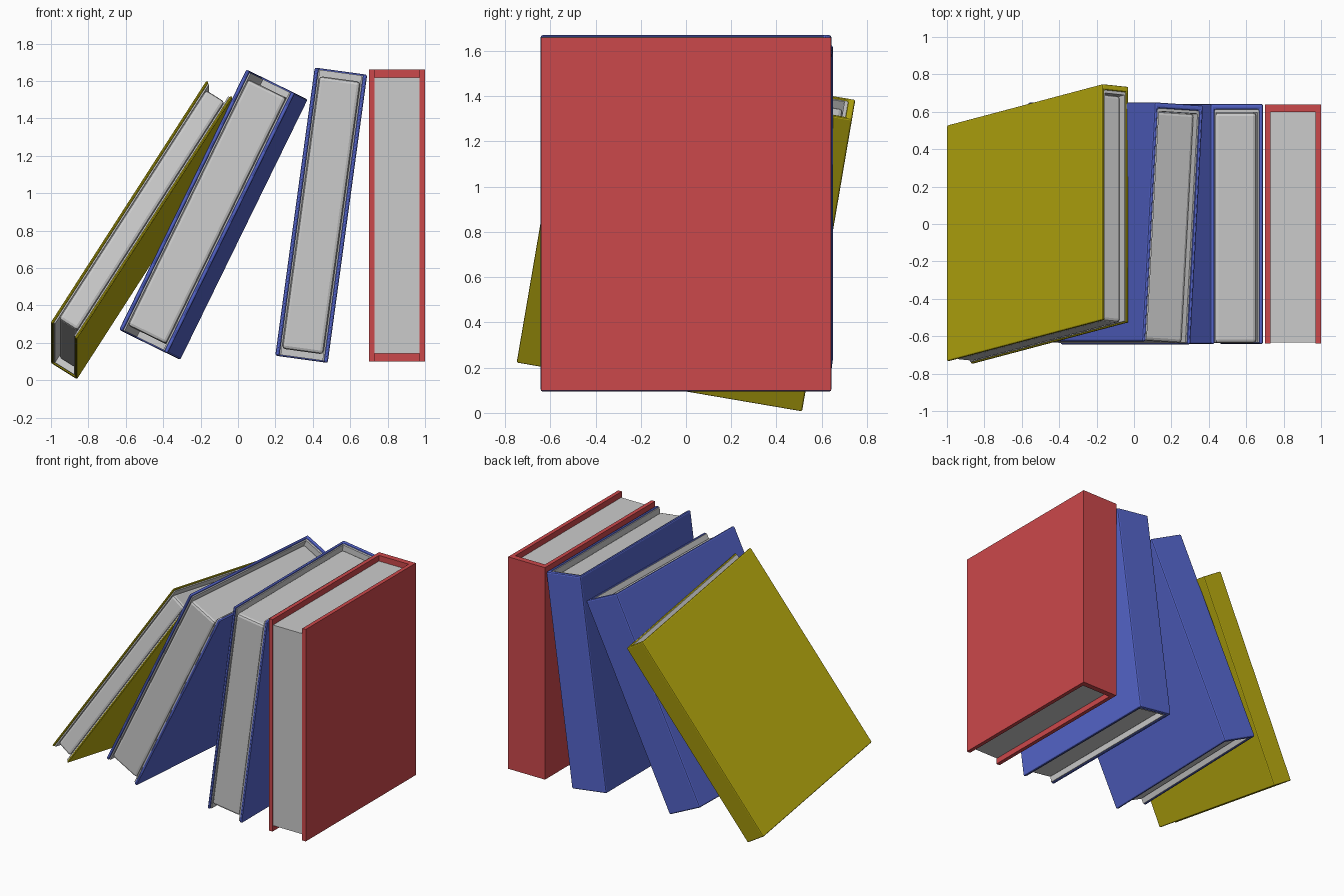
import bpy, bmesh
from math import radians
from mathutils import Matrix, Vector

if "Cube" in bpy.data.objects:
    bpy.data.objects.remove(bpy.data.objects["Cube"])


def material(name, rgb):
    m = bpy.data.materials.new(name)
    m.diffuse_color = (*rgb, 1)
    m.use_nodes = True
    m.node_tree.nodes["Principled BSDF"].inputs["Base Color"].default_value = m.diffuse_color
    return m


def prism(name, profile, height, matrix, mat=None, bevel=0.0):
    """Extrude an XY outline, centred along local z, then place it."""
    bm = bmesh.new()
    base = bm.faces.new([bm.verts.new((x, y, -height / 2)) for x, y in profile])
    ext = bmesh.ops.extrude_face_region(bm, geom=[base])
    bmesh.ops.translate(bm, vec=(0, 0, height),
                        verts=[v for v in ext["geom"] if isinstance(v, bmesh.types.BMVert)])
    bmesh.ops.recalc_face_normals(bm, faces=bm.faces)
    mesh = bpy.data.meshes.new(name)
    bm.to_mesh(mesh)
    bm.free()
    ob = bpy.data.objects.new(name, mesh)
    bpy.context.collection.objects.link(ob)
    ob.matrix_world = matrix
    if mat:
        mesh.materials.append(mat)
    if bevel:
        mod = ob.modifiers.new("Bevel", "BEVEL")
        mod.width, mod.segments = bevel, 2
    return ob


def u_profile(w, front, back, side, spine):
    """U outline: two boards joined by a spine at +y."""
    x, i, b = w / 2, w / 2 - side, back - spine
    return [(-x, front), (-i, front), (-i, b), (i, b), (i, front),
            (x, front), (x, back), (-x, back)]


def book(name, w, d, h, board, spine, inset, centre, rot, mat, soft):
    m = Matrix.Translation(Vector(centre)) @ rot
    f, b = -d / 2, d / 2
    # cover
    prism(name + "_cover", u_profile(w, f, b, board, spine), h, m, mat,
          0.01 if soft else 0)
    x, back = w / 2 - board, b - spine
    if soft:
        # grey endpaper lining inside the cover
        t = 0.008
        prism(name + "_endpaper", u_profile(2 * x, f + 0.008, back, t, t * 2),
              h - 0.016, m)
        x, back = x - t, back - 2 * t
    # page block
    px, pf = x, f + 0.006
    prism(name + "_pages", [(-px, pf), (px, pf), (px, back), (-px, back)],
          h - 2 * inset, m, None, 0.018 if soft else 0)


def rot(axis, deg):
    return Matrix.Rotation(radians(deg), 4, axis)


red = material("red_cloth", (0.6, 0.065, 0.07))
blue = material("blue_cloth", (0.09, 0.13, 0.6))
yellow = material("yellow_cloth", (0.5, 0.42, 0.005))

# upright book and three leaning ones
book("upright_book", 0.30, 1.28, 1.56, 0.029, 0.042, 0.042,
     (0.85, 0, 0.88), Matrix.Identity(4), red, False)
book("tilted_book", 0.283, 1.285, 1.555, 0.022, 0.03, 0.042,
     (0.445, 0, 0.882), rot("Y", 7.8), blue, True)
book("leaning_book", 0.29, 1.28, 1.55, 0.022, 0.03, 0.042,
     (-0.132, 0.003, 0.885), rot("Y", 26.07) @ rot("Z", -3.4), blue, True)
book("fallen_book", 0.167, 1.28, 1.555, 0.015, 0.03, 0.042,
     (-0.515, 0, 0.803), rot("X", -9.7) @ rot("Y", 32.4), yellow, True)
